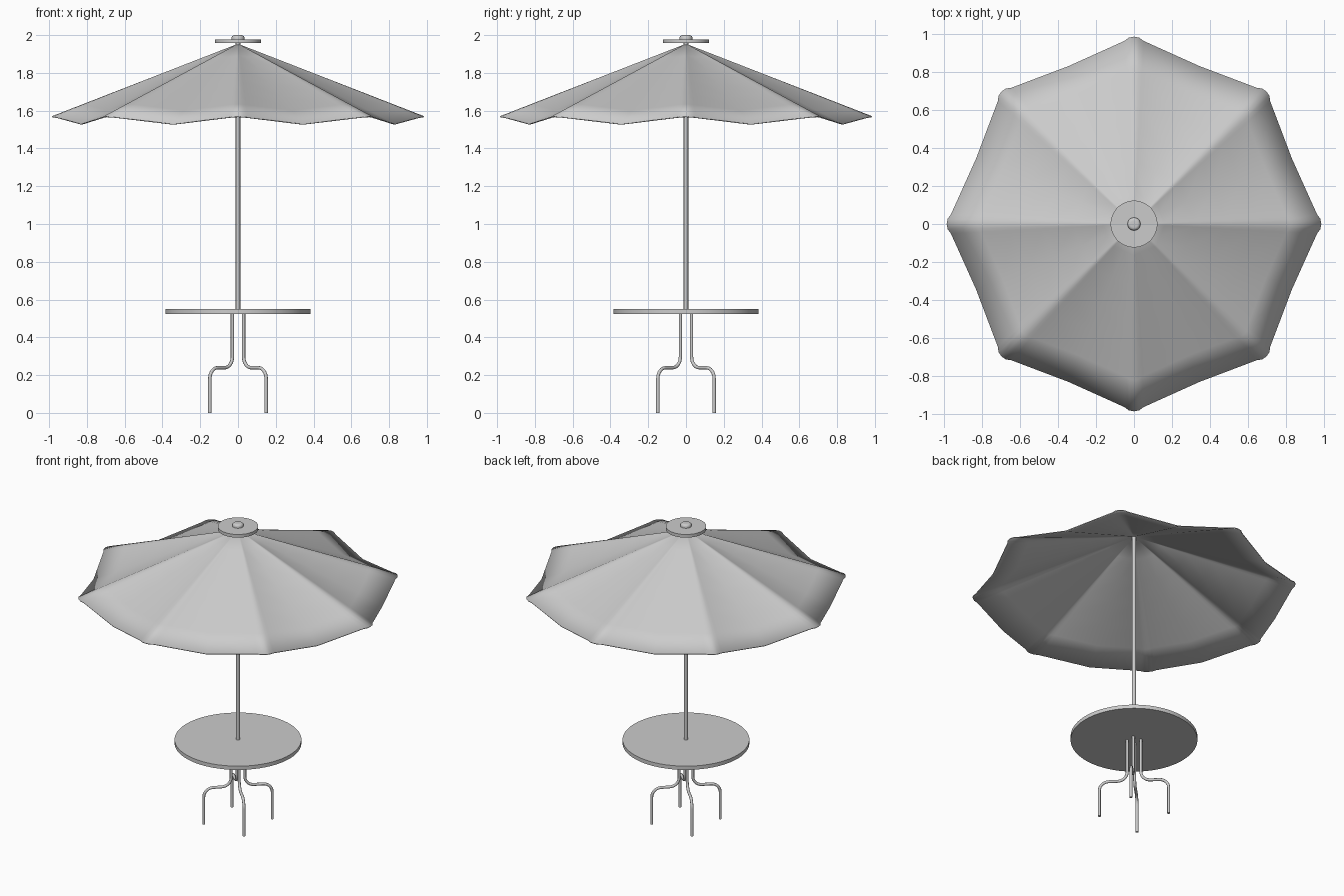
import bpy, bmesh, math
from math import sin, cos, pi, radians

if "Cube" in bpy.data.objects:
    bpy.data.objects.remove(bpy.data.objects["Cube"])


def make_object(name, bm, angle=30):
    bmesh.ops.recalc_face_normals(bm, faces=bm.faces)
    mesh = bpy.data.meshes.new(name)
    bm.to_mesh(mesh)
    bm.free()
    ob = bpy.data.objects.new(name, mesh)
    bpy.context.collection.objects.link(ob)
    bpy.ops.object.select_all(action='DESELECT')
    ob.select_set(True)
    bpy.context.view_layer.objects.active = ob
    bpy.ops.object.shade_smooth_by_angle(angle=radians(angle))
    return ob


def lathe(name, profile, sides):
    """Solid of revolution from (radius, z) points, closed with flat ends."""
    bm = bmesh.new()
    rings = [[bm.verts.new((r * cos(2 * pi * i / sides), r * sin(2 * pi * i / sides), z))
              for i in range(sides)] for r, z in profile]
    for a, b in zip(rings, rings[1:]):
        for i in range(sides):
            j = (i + 1) % sides
            bm.faces.new((a[i], a[j], b[j], b[i]))
    bm.faces.new(rings[0][::-1])
    bm.faces.new(rings[-1])
    return make_object(name, bm)


# Table top, pole, cap disc and knob
lathe("table_top", [(0.385, 0.524), (0.385, 0.549)], 64)
lathe("pole", [(0.012, 0.526), (0.012, 1.97)], 20)
lathe("cap_disc", [(0.123, 1.957), (0.123, 1.978)], 48)
knob = [(0.034, 1.97), (0.034, 1.985)]
knob += [(0.018 + 0.016 * cos(a), 1.985 + 0.015 * sin(a))
         for a in (radians(d) for d in (22.5, 45, 67.5, 90))]
lathe("knob", knob, 32)

# Canopy: eight ridges with rounded tips, valleys halfway between them
edge = [(-3, 0.963, 1.567), (-1.6, 0.979, 1.5695), (0, 0.984, 1.571),
        (1.6, 0.979, 1.5695), (3, 0.963, 1.567), (22.5, 0.898, 1.531)]
APEX_Z, STEPS = 1.954, 6
bm = bmesh.new()
apex = bm.verts.new((0, 0, APEX_Z))
spokes = []
for k in range(8):
    for deg, r, z in edge:
        a = radians(45 * k + deg)
        spokes.append([bm.verts.new((r * t * cos(a), r * t * sin(a), APEX_Z + (z - APEX_Z) * t))
                       for t in ((s + 1) / STEPS for s in range(STEPS))])
for i, a in enumerate(spokes):
    b = spokes[(i + 1) % len(spokes)]
    bm.faces.new((apex, a[0], b[0]))
    for s in range(STEPS - 1):
        bm.faces.new((a[s], a[s + 1], b[s + 1], b[s]))
canopy = make_object("canopy", bm, 30)
solid = canopy.modifiers.new("thickness", 'SOLIDIFY')
solid.thickness = 0.006
solid.offset = -1

# Four bent tube legs set on the diagonals
INNER, OUTER, BEND_Z, R = 0.042, 0.211, 0.239, 0.058
path = [(INNER, 0.53)]
for n in range(9):
    a = pi + n * pi / 16
    path.append((INNER + R + R * cos(a), BEND_Z + R + R * sin(a)))
for n in range(9):
    a = pi / 2 - n * pi / 16
    path.append((OUTER - R + R * cos(a), BEND_Z - R + R * sin(a)))
path.append((OUTER, 0.0))
for k, name in enumerate(("back_right", "back_left", "front_left", "front_right")):
    curve = bpy.data.curves.new(name + "_leg", 'CURVE')
    curve.dimensions = '3D'
    curve.bevel_depth = 0.009
    curve.bevel_resolution = 3
    curve.use_fill_caps = True
    spline = curve.splines.new('POLY')
    spline.points.add(len(path) - 1)
    a = pi / 4 + k * pi / 2
    for p, (d, z) in zip(spline.points, path):
        p.co = (d * cos(a), d * sin(a), z, 1)
    spline.use_smooth = True
    leg = bpy.data.objects.new(name + "_leg", curve)
    bpy.context.collection.objects.link(leg)
